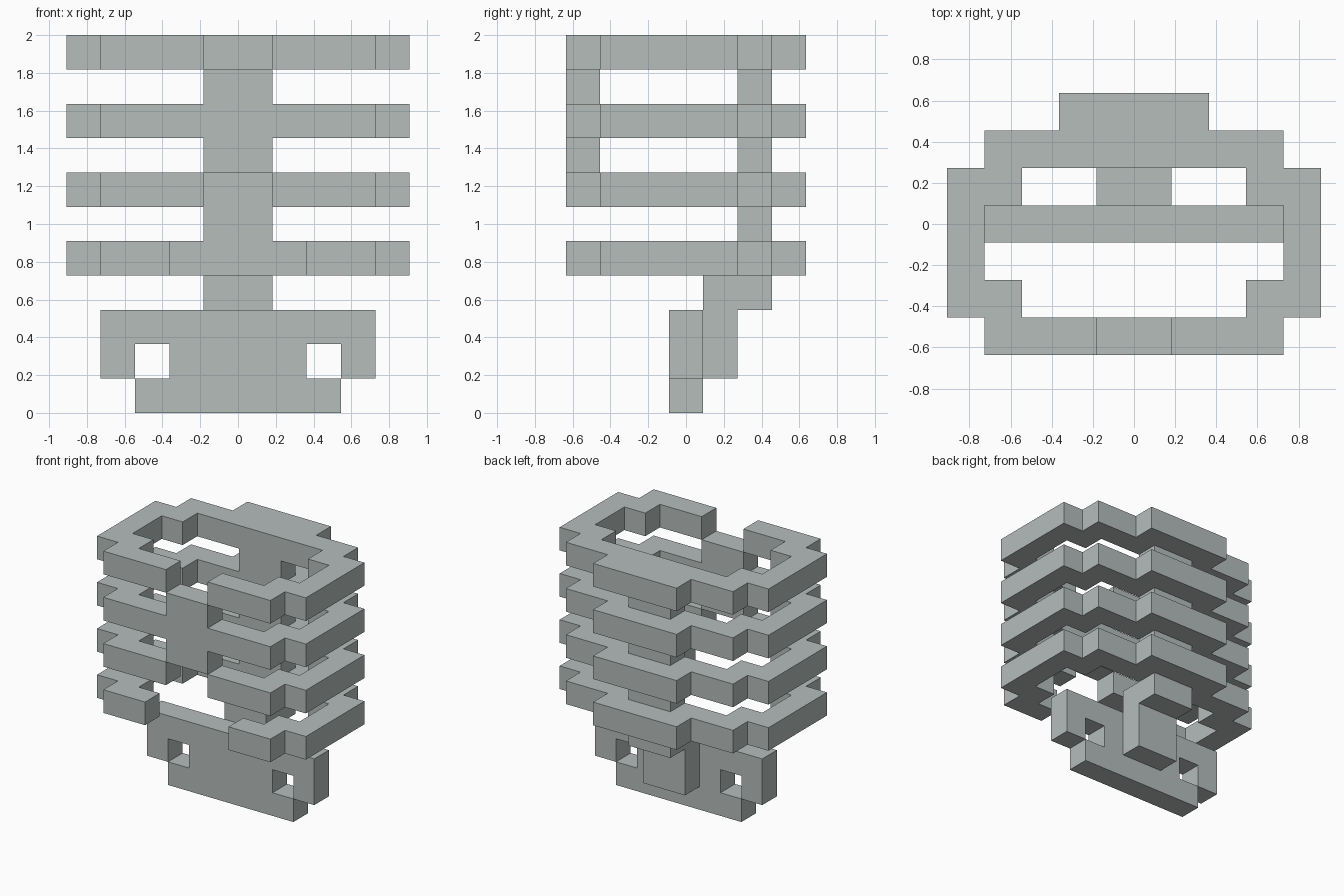
import bpy
import bmesh

cube = bpy.data.objects.get("Cube")
if cube:
    bpy.data.objects.remove(cube, do_unlink=True)

U = 2 / 11  # one grid block

bone = bpy.data.materials.new("grey bone")
bone.use_nodes = True
colour = (0.46, 0.51, 0.50, 1)
bone.diffuse_color = colour
bone.node_tree.nodes["Principled BSDF"].inputs["Base Color"].default_value = colour


def extrude(name, outline, start, end, upright=False):
    """Extrude a flat outline along z, or along y when upright (outline in x, z)."""
    bm = bmesh.new()

    def place(a, b, depth):
        return (a * U, depth * U, b * U) if upright else (a * U, b * U, depth * U)

    face = bm.faces.new([bm.verts.new(place(a, b, start)) for a, b in outline])
    moved = bmesh.ops.extrude_face_region(bm, geom=[face])["geom"]
    verts = [g for g in moved if isinstance(g, bmesh.types.BMVert)]
    bmesh.ops.translate(bm, verts=verts, vec=place(0, 0, end - start))
    bmesh.ops.recalc_face_normals(bm, faces=bm.faces)
    mesh = bpy.data.meshes.new(name)
    bm.to_mesh(mesh)
    bm.free()
    mesh.materials.append(bone)
    obj = bpy.data.objects.new(name, mesh)
    bpy.context.collection.objects.link(obj)
    return obj


def mirrored(half):
    return half + [(-a, b) for a, b in reversed(half)]


def block(name, half_width, y0, y1, z0, z1):
    return extrude(name, mirrored([(half_width, y0), (half_width, y1)]), z0, z1)


# Rib rings, open at the front by a given half gap
def rib_ring(name, gap, z):
    half = [(3, 1.5), (3, .5), (4, .5), (4, -1.5), (3, -1.5), (3, -2.5),
            (gap, -2.5), (gap, -3.5), (4, -3.5), (4, -2.5), (5, -2.5),
            (5, 1.5), (4, 1.5), (4, 2.5), (2, 2.5), (2, 3.5)]
    extrude(name, mirrored(half), z, z + 1)


for i, gap in enumerate((2, 1, 1, 1)):
    rib_ring(f"rib_ring_{i + 1}", gap, 4 + 2 * i)

# Breastbone filling the front gaps
block("breastbone", 1, -3.5, -2.5, 7, 10)

# Spine between the rings, lower spine and tailbone
for i in range(3):
    block(f"spine_{i + 1}", 1, 1.5, 2.5, 5 + 2 * i, 6 + 2 * i)
block("lower_spine", 1, .5, 2.5, 3, 4)
block("tailbone", 1, .5, 1.5, 1, 3)

# Pelvis plate with a hooked wing on each side
extrude("pelvis", mirrored([(3, 0), (3, 1), (2, 1), (2, 3)]), -.5, .5, True)
wing = [(2, 2), (3, 2), (3, 1), (4, 1), (4, 3), (2, 3)]
for name, side in (("left_hip_wing", 1), ("right_hip_wing", -1)):
    extrude(name, [(a * side, b) for a, b in wing], -.5, .5, True)
